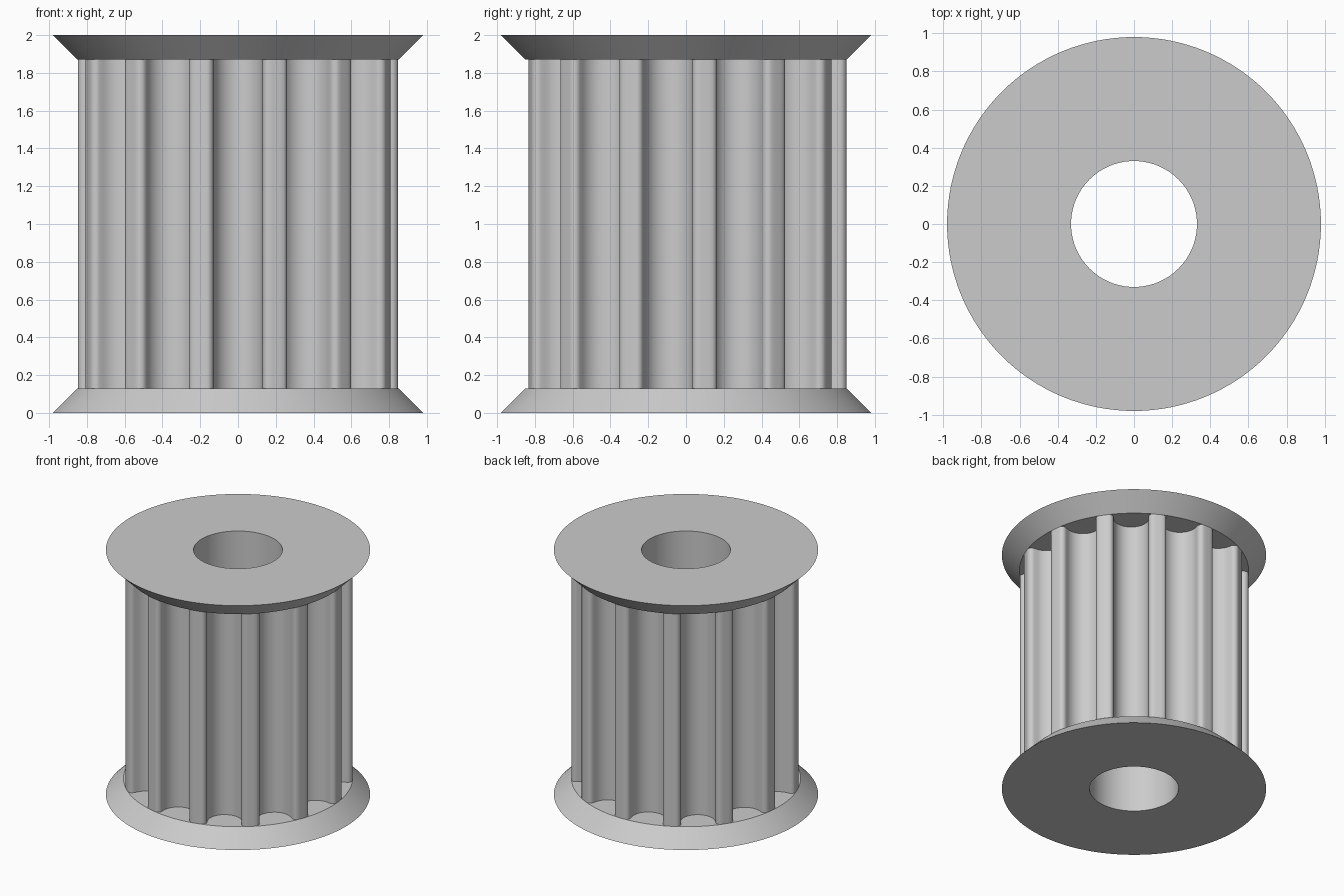
import bpy, bmesh
from math import sin, cos, pi, tau, asin, sqrt, radians

if "Cube" in bpy.data.objects:
    bpy.data.objects.remove(bpy.data.objects["Cube"])

HEIGHT, FLANGE = 2.0, 0.13
R_RIM, R_TOOTH, R_BORE = 0.98, 0.85, 0.33
TEETH, SEGMENTS = 13, 128
MOUTH, GROOVE_R, GROOVE_DROP, FILLET = 0.165, 0.13, 0.061, 0.035

grey = bpy.data.materials.new("plain_grey")
grey.use_nodes = True
colour = (0.6, 0.6, 0.6, 1)
grey.diffuse_color = colour
grey.node_tree.nodes["Principled BSDF"].inputs["Base Color"].default_value = colour


def finish(bm, name):
    mesh = bpy.data.meshes.new(name)
    bm.to_mesh(mesh)
    bm.free()
    obj = bpy.data.objects.new(name, mesh)
    bpy.context.collection.objects.link(obj)
    mesh.materials.append(grey)
    bpy.ops.object.select_all(action="DESELECT")
    obj.select_set(True)
    bpy.context.view_layer.objects.active = obj
    bpy.ops.object.shade_smooth_by_angle(angle=radians(30))
    return obj


def circle(radius, count=SEGMENTS):
    return [(radius * cos(tau * i / count), radius * sin(tau * i / count))
            for i in range(count)]


def bridge(bm, a, b):
    for i in range(len(a)):
        j = (i + 1) % len(a)
        bm.faces.new((a[i], a[j], b[j], b[i]))


def ring(bm, points, z):
    return [bm.verts.new((x, y, z)) for x, y in points]


# Groove outline: rounded lip, then a semicircular floor, mirrored about its axis
chord = sqrt(R_TOOTH ** 2 - MOUTH ** 2)
half = [(MOUTH - FILLET * sin(a), chord - FILLET * (1 - cos(a)))
        for a in (pi / 2 * i / 5 for i in range(6))]
half += [(GROOVE_R * cos(a), chord - GROOVE_DROP - GROOVE_R * sin(a))
         for a in (pi / 2 * i / 10 for i in range(11))]
groove = half + [(-x, y) for x, y in reversed(half[:-1])]

# Outer outline: grooves joined by tooth-tip arcs, first groove facing the front
outline = []
step = tau / TEETH
tip = step / 2 - asin(MOUTH / R_TOOTH)
for k in range(TEETH):
    turn = pi - k * step
    c, s = cos(turn), sin(turn)
    outline += [(x * c - y * s, x * s + y * c) for x, y in groove]
    middle = turn + pi / 2 + step / 2
    outline += [(R_TOOTH * cos(middle + t * tip), R_TOOTH * sin(middle + t * tip))
                for t in (-0.5, 0, 0.5)]
    # Keep each groove and its following tip in one turning direction
    if k == 0:
        block = list(outline)
outline = []
for k in range(TEETH):
    c, s = cos(k * step), sin(k * step)
    outline += [(x * c - y * s, x * s + y * c) for x, y in block]

# Toothed barrel with the bore running through it
bm = bmesh.new()
low, high = FLANGE, HEIGHT - FLANGE
bridge(bm, ring(bm, outline, low), ring(bm, outline, high))
bridge(bm, ring(bm, circle(R_BORE), high), ring(bm, circle(R_BORE), low))
finish(bm, "toothed_barrel")

# Tapered flanges, one at each end
for name, outer_z, inner_z in (("bottom_flange", 0, low), ("top_flange", HEIGHT, high)):
    bm = bmesh.new()
    section = [(R_BORE, outer_z), (R_RIM, outer_z), (R_TOOTH, inner_z), (R_BORE, inner_z)]
    rings = [ring(bm, circle(r), z) for r, z in section]
    for i in range(4):
        bridge(bm, rings[i], rings[(i + 1) % 4])
    bmesh.ops.recalc_face_normals(bm, faces=bm.faces)
    finish(bm, name)
